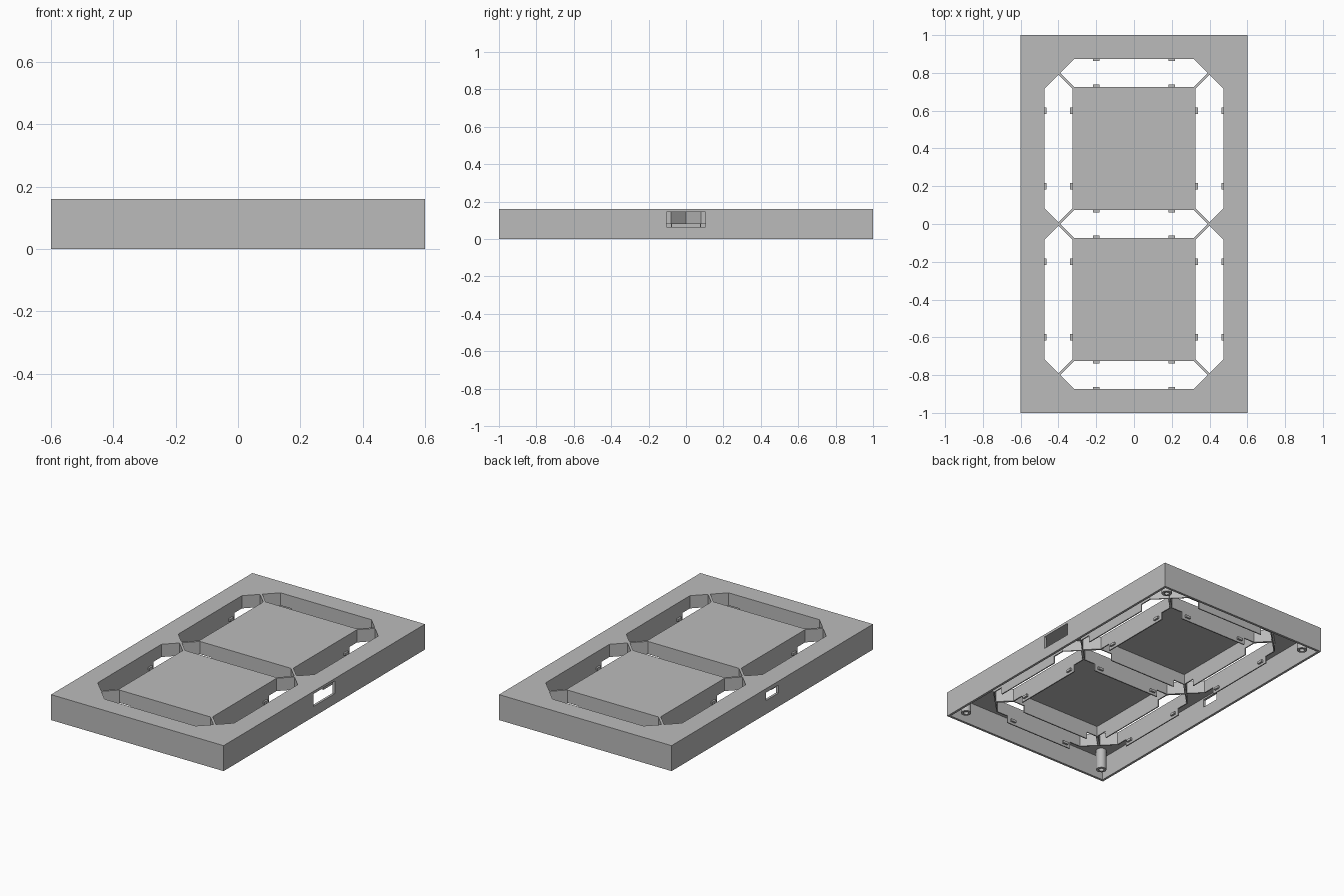
import bpy, bmesh, math
from mathutils import Matrix, Vector

cube = bpy.data.objects.get("Cube")
if cube:
    bpy.data.objects.remove(cube, do_unlink=True)

grey = bpy.data.materials.new("plain grey")
grey.use_nodes = True
COLOR = (0.5, 0.5, 0.5, 1)
grey.diffuse_color = COLOR
grey.node_tree.nodes["Principled BSDF"].inputs["Base Color"].default_value = COLOR

W, L, H = 1.2, 2.0, 0.16      # case size
WALL, SKIN = 0.015, 0.015     # side wall and face plate thickness
HALF, TIP, THIN = 0.074, 0.39, 0.007   # window half width, half length, wall
CEIL = H - SKIN


def finish(bm, name):
    bmesh.ops.recalc_face_normals(bm, faces=bm.faces)
    mesh = bpy.data.meshes.new(name)
    bm.to_mesh(mesh)
    bm.free()
    mesh.materials.append(grey)
    obj = bpy.data.objects.new(name, mesh)
    bpy.context.collection.objects.link(obj)
    return obj


def add_box(bm, x0, x1, y0, y1, z0, z1, matrix=Matrix()):
    place = Matrix.Translation(((x0 + x1) / 2, (y0 + y1) / 2, (z0 + z1) / 2))
    scale = Matrix.Diagonal((x1 - x0, y1 - y0, z1 - z0, 1))
    bmesh.ops.create_cube(bm, size=1, matrix=matrix @ place @ scale)


def hexagon(grow=0.0):
    """Long pointed window outline lying along x, pushed outward by grow."""
    h = HALF + grow
    tip = TIP + grow * math.sqrt(2)
    c = tip - h
    return [(tip, 0), (c, h), (-c, h), (-tip, 0), (-c, -h), (c, -h)]


def add_prism(bm, points, z0, z1, matrix):
    low, high = ([bm.verts.new(matrix @ Vector((x, y, z))) for x, y in points]
                 for z in (z0, z1))
    bm.faces.new(low)
    bm.faces.new(high)
    n = len(points)
    for i in range(n):
        j = (i + 1) % n
        bm.faces.new((low[i], low[j], high[j], high[i]))


def add_ring(bm, inner, outer, z0, z1, matrix):
    loops = [[bm.verts.new(matrix @ Vector((x, y, z))) for x, y in pts]
             for pts, z in ((inner, z0), (inner, z1), (outer, z1), (outer, z0))]
    n = len(inner)
    for k in range(4):
        a, b = loops[k], loops[(k + 1) % 4]
        for i in range(n):
            j = (i + 1) % n
            bm.faces.new((a[i], a[j], b[j], b[i]))


def cut(obj, cutter):
    mod = obj.modifiers.new("cut", 'BOOLEAN')
    mod.operation = 'DIFFERENCE'
    mod.solver = 'EXACT'
    mod.object = cutter
    bpy.context.view_layer.objects.active = obj
    bpy.ops.object.modifier_apply(modifier=mod.name)
    bpy.data.objects.remove(cutter, do_unlink=True)


# Seven windows: three across, four upright
windows = [Matrix.Translation((0, y, 0)) for y in (-0.8, 0, 0.8)]
windows += [Matrix.Translation((x, y, 0)) @ Matrix.Rotation(math.pi / 2, 4, 'Z')
            for x in (-0.4, 0.4) for y in (-0.4, 0.4)]

# Open-bottomed case
bm = bmesh.new()
add_box(bm, -W / 2, W / 2, -L / 2, L / 2, 0, H)
case = finish(bm, "case")

bm = bmesh.new()
add_box(bm, -W / 2 + WALL, W / 2 - WALL, -L / 2 + WALL, L / 2 - WALL, -0.1, CEIL)
cut(case, finish(bm, "cavity_cutter"))

# Window openings, large right port and small left port
bm = bmesh.new()
for place in windows:
    add_prism(bm, hexagon(), CEIL - 0.05, H + 0.05, place)
bmesh.ops.recalc_face_normals(bm, faces=bm.faces)
cut(case, finish(bm, "window_cutter"))
bm = bmesh.new()
add_box(bm, W / 2 - 0.04, W / 2 + 0.04, -0.105, 0.105, 0.065, CEIL - 0.001)
add_box(bm, -W / 2 - 0.04, -W / 2 + 0.04, -0.06, 0.06, 0.085, 0.135)
cut(case, finish(bm, "port_cutter"))

# Light baffles: shallow at the pointed ends, deep along the sides
for number, place in enumerate(windows):
    bm = bmesh.new()
    add_ring(bm, hexagon(), hexagon(THIN), 0.08, CEIL + 0.001, place)
    for side in (-1, 1):
        y0, y1 = sorted((side * HALF, side * (HALF + THIN)))
        add_box(bm, -0.24, 0.24, y0, y1, 0.035, 0.08, place)
        # Small retaining tabs near the ends of each side
        t0, t1 = sorted((side * (HALF - 0.012), side * HALF))
        for x in (-0.2, 0.2):
            add_box(bm, x - 0.018, x + 0.018, t0, t1, 0.05, 0.065, place)
    finish(bm, f"window_baffle_{number + 1}")

# Hollow screw posts in the corners
circle = [(math.cos(a * math.tau / 24), math.sin(a * math.tau / 24)) for a in range(24)]
for sx in (-1, 1):
    for sy in (-1, 1):
        bm = bmesh.new()
        spot = Matrix.Translation((sx * (W / 2 - 0.08), sy * (L / 2 - 0.08), 0))
        add_ring(bm, [(x * 0.015, y * 0.015) for x, y in circle],
                 [(x * 0.03, y * 0.03) for x, y in circle], 0.015, CEIL + 0.001, spot)
        post = finish(bm, f"screw_post_{'left' if sx > 0 else 'right'}_"
                          f"{'back' if sy > 0 else 'front'}")
        bpy.context.view_layer.objects.active = post
        bpy.ops.object.select_all(action='DESELECT')
        post.select_set(True)
        bpy.ops.object.shade_smooth_by_angle()
